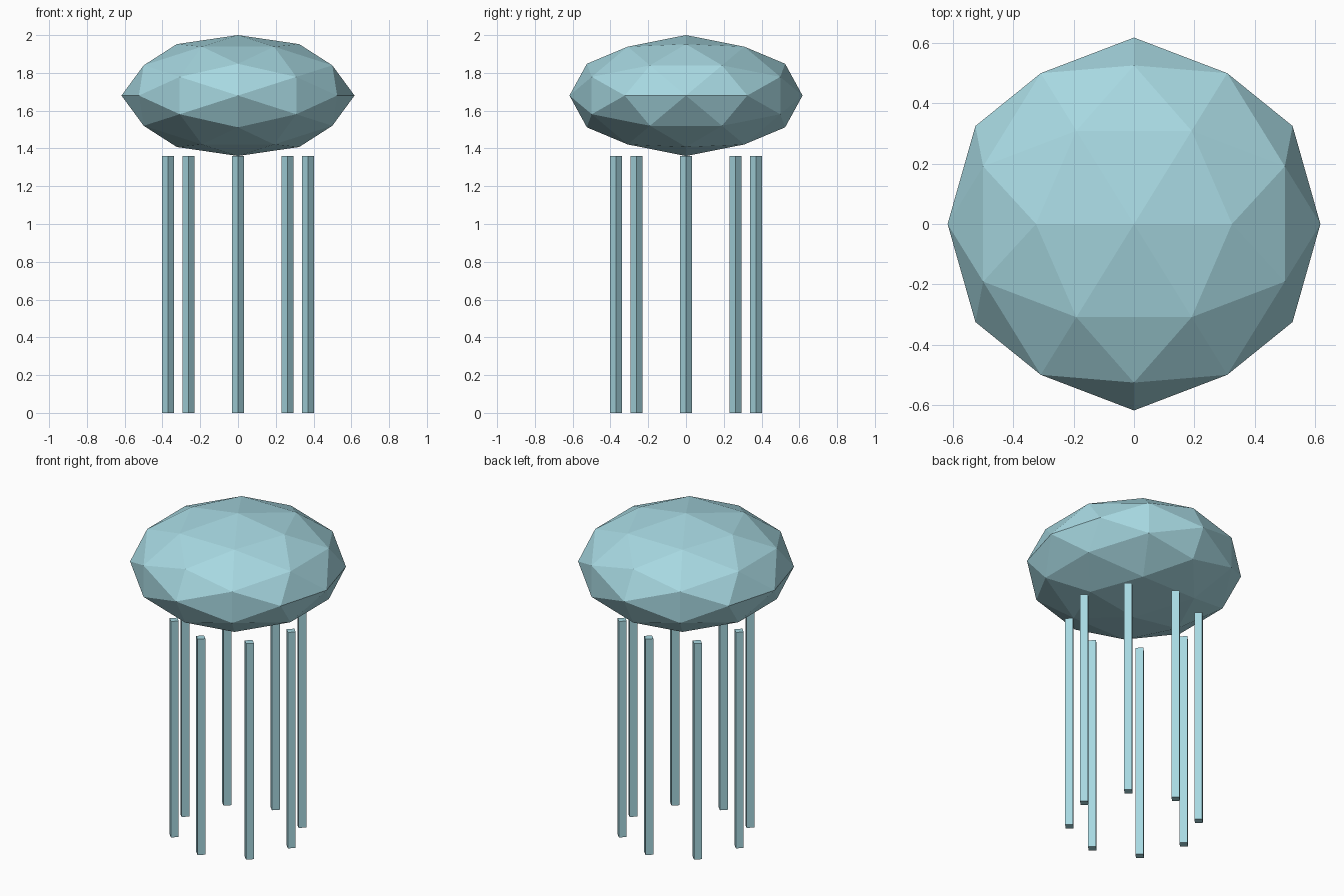
import bpy, bmesh, math
from itertools import product
from mathutils import Vector

if "Cube" in bpy.data.objects:
    bpy.data.objects.remove(bpy.data.objects["Cube"])

# Single pale blue colour
blue = bpy.data.materials.new("pale_blue")
blue.diffuse_color = (0.386, 0.686, 0.753, 1)
blue.use_nodes = True
blue.node_tree.nodes["Principled BSDF"].inputs["Base Color"].default_value = blue.diffuse_color


def add_object(name, bm):
    bmesh.ops.recalc_face_normals(bm, faces=bm.faces)
    mesh = bpy.data.meshes.new(name)
    bm.to_mesh(mesh)
    bm.free()
    mesh.materials.append(blue)
    obj = bpy.data.objects.new(name, mesh)
    bpy.context.collection.objects.link(obj)
    return obj


# Bell: flattened 80-sided faceted ball, an edge midpoint pointing up
phi = (1 + math.sqrt(5)) / 2
points = set()
for seed in [(1, 0, phi), (0, 0, 1), (1 / phi, 1, phi)]:
    v = Vector(seed).normalized()
    for signs in product((-1, 1), repeat=3):
        p = [round(c * s, 6) + 0.0 for c, s in zip(v, signs)]
        for k in range(3):
            points.add(tuple(p[k:] + p[:k]))

bm = bmesh.new()
for p in sorted(points):
    bm.verts.new(p)
bmesh.ops.convex_hull(bm, input=bm.verts)
bell = add_object("bell", bm)
bell.scale = (0.617, 0.617, 0.32)
bell.location.z = 1.68

# Tentacles: ring of eight square rods, corners along the axes
for i in range(8):
    a = i * math.pi / 4
    bm = bmesh.new()
    bmesh.ops.create_cone(bm, cap_ends=True, segments=4, radius1=0.032,
                          radius2=0.032, depth=1.36)
    rod = add_object(f"tentacle_{i + 1}", bm)
    rod.location = (0.37 * math.cos(a), 0.37 * math.sin(a), 0.68)
